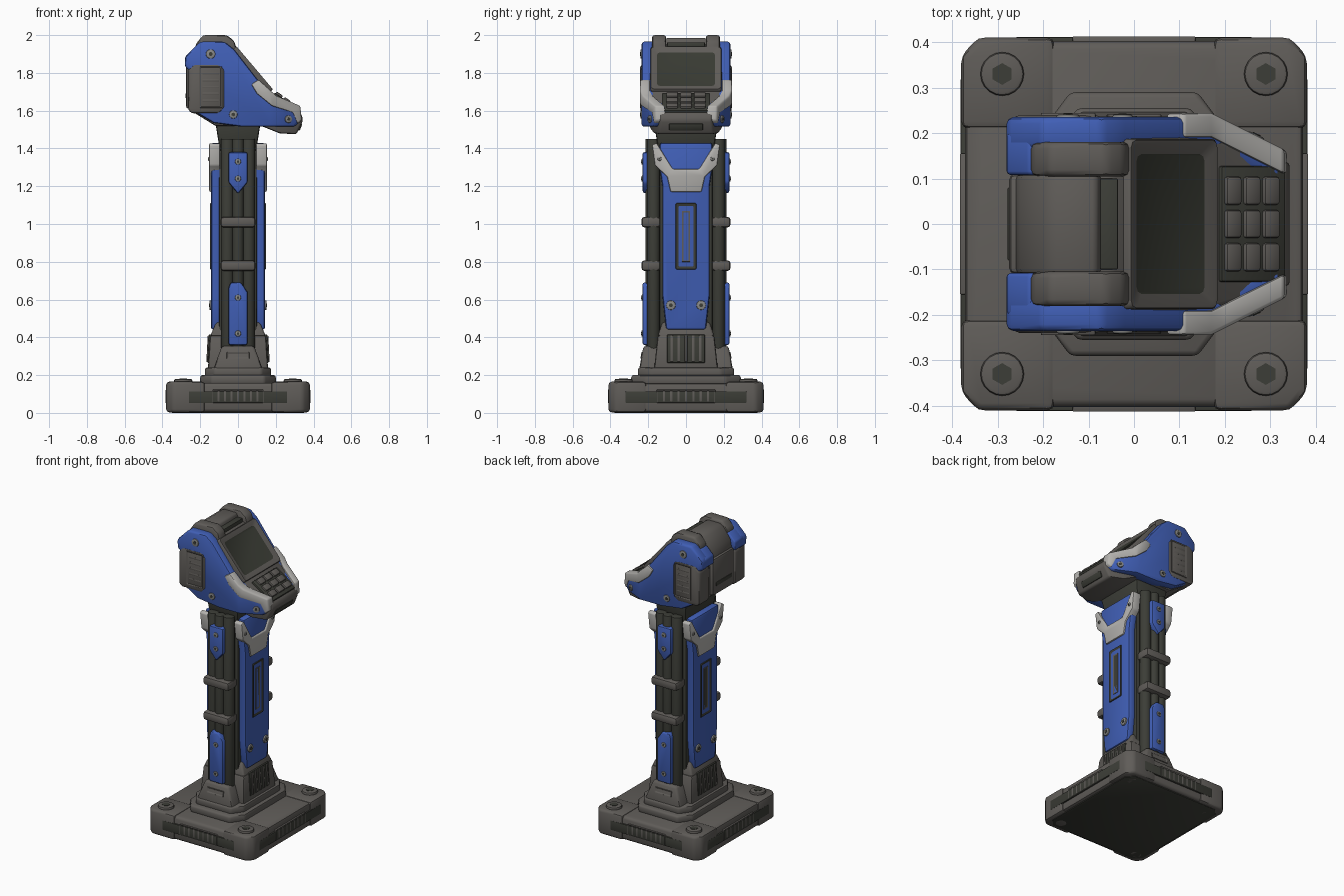
import bpy, bmesh, math
from mathutils import Matrix, Vector, Euler

if "Cube" in bpy.data.objects:
    bpy.data.objects.remove(bpy.data.objects["Cube"])

COLORS = {"grey metal": (0.115, 0.107, 0.098), "dark metal": (0.045, 0.047, 0.038),
          "blue paint": (0.052, 0.115, 0.47), "white paint": (0.46, 0.45, 0.43),
          "screw steel": (0.25, 0.25, 0.24), "screen glass": (0.04, 0.043, 0.033)}
MATS = {}
for n, c in COLORS.items():
    MATS[n] = bpy.data.materials.new(n)
    MATS[n].diffuse_color = (*c, 1)
GREY, DARK, BLUE, WHITE, STEEL, GLASS = COLORS


def finish(name, bm, mat, bevel=0.0, inner=None, segs=2):
    """Bevel hard edges, shade smooth with sharp corners, link."""
    bmesh.ops.recalc_face_normals(bm, faces=bm.faces)
    if bevel:
        hard = [e for e in bm.edges if e.is_manifold and e.calc_face_angle(0) > math.radians(35)]
        bmesh.ops.bevel(bm, geom=hard, offset=bevel, segments=segs, profile=0.5,
                        affect='EDGES', clamp_overlap=True)
    me = bpy.data.meshes.new(name)
    bm.to_mesh(me)
    bm.free()
    for m in (mat, inner):
        if m:
            me.materials.append(MATS[m])
    for p in me.polygons:
        p.use_smooth = True
    me.set_sharp_from_angle(angle=math.radians(40))
    ob = bpy.data.objects.new(name, me)
    bpy.context.collection.objects.link(ob)
    return ob


def prism(name, pts, axis, lo, hi, mat, bevel=0.01, bend=0.0):
    """Extrude a 2D outline along an axis; bend pulls the nose end toward y = 0."""
    bm = bmesh.new()
    put = {'x': lambda a, b, d: (d, a, b), 'y': lambda a, b, d: (a, d, b),
           'z': lambda a, b, d: (a, b, d)}[axis]
    bot = [bm.verts.new(put(a, b, lo)) for a, b in pts]
    top = [bm.verts.new(put(a, b, hi)) for a, b in pts]
    bm.faces.new(bot)
    bm.faces.new(top)
    for i in range(len(pts)):
        j = (i + 1) % len(pts)
        bm.faces.new((bot[i], bot[j], top[j], top[i]))
    if bend:
        bmesh.ops.bisect_plane(bm, geom=bm.verts[:] + bm.edges[:] + bm.faces[:],
                               plane_co=(0.17, 0, 0), plane_no=(1, 0, 0))
        for v in bm.verts:
            pull = bend * max(0, v.co.x - 0.17) / 0.16
            v.co.y -= math.copysign(pull, v.co.y)
    return finish(name, bm, mat, bevel)


def taper(name, low, high, mat, bevel=0.012, y=0.0):
    """Tapered block between two (half x, half y, z) sections, centred on y."""
    bm = bmesh.new()
    bmesh.ops.create_cube(bm, size=2)
    for v in bm.verts:
        hx, hy, z = high if v.co.z > 0 else low
        v.co = (v.co.x * hx, y + v.co.y * hy, z)
    return finish(name, bm, mat, bevel)


def pad(name, face, size, rot, mat, bevel=0.005, recess=None, inner=None):
    """Box whose outer face centre is given; recess = (border, depth)."""
    bm = bmesh.new()
    bmesh.ops.create_cube(bm, size=1)
    for v in bm.verts:
        v.co = (v.co.x * size[0], v.co.y * size[1], (v.co.z - 0.5) * size[2])
    if recess:
        f = max(bm.faces, key=lambda f: f.calc_center_median().z)
        bmesh.ops.inset_individual(bm, faces=[f], thickness=recess[0], depth=-recess[1],
                                   use_even_offset=True)
        f.material_index = 1 if inner else 0
    e = Euler([math.radians(a) for a in rot]).to_matrix().to_4x4()
    bmesh.ops.transform(bm, matrix=Matrix.Translation(face) @ e, verts=bm.verts)
    return finish(name, bm, mat, bevel, inner)


def disc(name, loc, direction, r, depth, mat, segs=16, bevel=0.004):
    bm = bmesh.new()
    bmesh.ops.create_cone(bm, cap_ends=True, segments=segs, radius1=r, radius2=r, depth=depth)
    q = Vector((0, 0, 1)).rotation_difference(Vector(direction)).to_matrix().to_4x4()
    bmesh.ops.transform(bm, matrix=Matrix.Translation(loc) @ q, verts=bm.verts)
    return finish(name, bm, mat, bevel)


def screw(name, loc, direction, r):
    disc(name, loc, direction, r, 0.02, STEEL)
    disc(name + "_socket", Vector(loc) + Vector(direction) * 0.009, direction, r * 0.45, 0.006, DARK, 6, 0)


def octagon(hx, hy, cx, cy):
    return [(hx, -hy + cy), (hx, hy - cy), (hx - cx, hy), (-hx + cx, hy),
            (-hx, hy - cy), (-hx, -hy + cy), (-hx + cx, -hy), (hx - cx, -hy)]


# ---- base slab, corner blocks, bolts ----
prism("base", octagon(0.372, 0.402, 0.04, 0.045), 'z', 0.006, 0.158, GREY, 0.016)
prism("base_underside", octagon(0.35, 0.38, 0.04, 0.045), 'z', 0, 0.01, DARK, 0.002)
for sx in (-1, 1):
    for sy in (-1, 1):
        pts = [(0.175, 0.21), (0.38, 0.21), (0.38, 0.37), (0.343, 0.41), (0.175, 0.41)]
        prism("base_corner", [(sx * a, sy * b) for a, b in pts], 'z', 0.003, 0.165, GREY, 0.016)
        p = (sx * 0.29, sy * 0.33)
        disc("base_bolt", (*p, 0.168), (0, 0, 1), 0.048, 0.024, GREY, 20, 0.008)
        disc("base_bolt_socket", (*p, 0.179), (0, 0, 1), 0.024, 0.006, DARK, 6, 0)
        disc("base_foot", (*p, 0.006), (0, 0, 1), 0.035, 0.012, GREY, 16, 0.003)

# ---- base side vents on all four sides ----
for s in (-1, 1):
    pad("base_dark_band", (0, s * 0.4115, 0.083), (0.52, 0.062, 0.02), (-90 * s, 0, 0), DARK, 0.003)
    pad("base_dark_band", (s * 0.3815, 0, 0.083), (0.062, 0.64, 0.02), (0, 90 * s, 0), DARK, 0.003)
    pad("base_vent", (0, s * 0.414, 0.088), (0.27, 0.07, 0.03), (-90 * s, 0, 0), GREY, 0.003, (0.01, 0.008), DARK)
    pad("base_vent", (s * 0.384, 0, 0.088), (0.07, 0.31, 0.03), (0, 90 * s, 0), GREY, 0.003, (0.01, 0.008), DARK)
    for i in range(-3, 4):
        pad("base_vent_slat", (i * 0.034, s * 0.412, 0.088), (0.012, 0.055, 0.02), (-90 * s, 0, 0), GREY, 0.002)
        pad("base_vent_slat", (s * 0.382, i * 0.039, 0.088), (0.055, 0.013, 0.02), (0, 90 * s, 0), GREY, 0.002)

# ---- stepped plinth, collar and feet ----
prism("plinth_lower", octagon(0.2, 0.29, 0.06, 0.08), 'z', 0.15, 0.2, GREY, 0.012)
prism("plinth_upper", octagon(0.175, 0.255, 0.05, 0.07), 'z', 0.19, 0.24, GREY, 0.012)
taper("collar_lower", (0.16, 0.17, 0.22), (0.148, 0.15, 0.41), GREY)
taper("collar_upper", (0.148, 0.15, 0.405), (0.115, 0.125, 0.48), GREY)
for s in (-1, 1):
    taper("side_foot", (0.135, 0.075, 0.22), (0.085, 0.05, 0.355), GREY, 0.015, s * 0.175)
    pad("foot_slot", (0, s * 0.24, 0.305), (0.12, 0.035, 0.02), (-90 * s + 10 * s, 0, 0), GREY, 0.003, (0.008, 0.006), DARK)
    pad("collar_grille", (s * 0.158, 0, 0.34), (0.15, 0.2, 0.02), (0, 87 * s, 0), DARK, 0.004)
    for i in range(-2, 3):
        pad("collar_rib", (s * 0.164, i * 0.038, 0.34), (0.14, 0.014, 0.02), (0, 87 * s, 0), GREY, 0.003)

# ---- column core, rails and clamps ----
taper("column_core", (0.1, 0.14, 0.4), (0.1, 0.14, 1.45), DARK, 0.01)
taper("neck", (0.095, 0.145, 1.38), (0.12, 0.17, 1.54), DARK, 0.012)
for s in (-1, 1):
    for x, y, r in ((-0.056, 0.172, 0.034), (0.056, 0.172, 0.034), (0, 0.185, 0.03)):
        disc("side_rail", (x, s * y, 0.87), (0, 0, 1), r, 1.16, DARK, 16, 0.004)
    for z in (0.78, 1.01):
        pad("rail_clamp", (0, s * 0.236, z), (0.185, 0.056, 0.1), (-90 * s, 0, 0), GREY, 0.016)
    # blue rail covers
    for name, pts, zs in (("upper_cover", [(-0.05, 1.38), (0.05, 1.38), (0.05, 1.22), (0, 1.16), (-0.05, 1.22)], (1.33, 1.24)),
                          ("lower_cover", [(-0.05, 0.36), (0.05, 0.36), (0.05, 0.64), (0.015, 0.69), (-0.04, 0.69), (-0.05, 0.66)], (0.61, 0.42))):
        prism(name, pts, 'y', s * 0.16, s * 0.23, BLUE, 0.01)
        for z in zs:
            screw("cover_screw", (0, s * 0.226, z), (0, s, 0), 0.016)

# ---- blue column panels with slot and white chevron ----
def mirrored(half):
    return half + [(-a, b) for a, b in reversed(half)]

for s in (-1, 1):
    prism("column_panel", mirrored([(0.105, 0.44), (0.125, 0.62), (0.125, 1.2), (0.14, 1.3), (0.14, 1.43)]),
          'x', s * 0.085, s * 0.143, BLUE, 0.014)
    prism("chevron", mirrored([(0.082, 1.17), (0.1, 1.25), (0.165, 1.31), (0.18, 1.42), (0.155, 1.43), (0.07, 1.29)]),
          'x', s * 0.095, s * 0.153, WHITE, 0.008)
    pad("panel_slot", (s * 0.151, 0, 0.935), (0.35, 0.11, 0.03), (0, 90 * s, 0), DARK, 0.006, (0.018, 0.01), DARK)
    pad("slot_insert", (s * 0.146, 0, 0.935), (0.27, 0.045, 0.01), (0, 90 * s, 0), GREY, 0.003, (0.008, 0.003), DARK)
    for y in (-0.08, 0.08):
        screw("panel_screw", (s * 0.142, y, 0.57), (s, 0, 0), 0.025)
        screw("chevron_screw", (s * 0.148, y * 1.75, 1.345), (s, 0, 0), 0.011)

# ---- head body ----
prism("head_body", [(-0.25, 1.6), (-0.25, 1.87), (-0.2, 1.95), (-0.05, 1.95), (0, 1.91), (0.18, 1.69),
                    (0.335, 1.585), (0.345, 1.55), (0.31, 1.475), (0.22, 1.48), (0.12, 1.52), (-0.12, 1.52)],
      'y', -0.19, 0.19, GREY, 0.012, 0.05)
pad("chin_slot", (0.334, 0, 1.512), (0.04, 0.18, 0.02), (0, 113, 0), DARK, 0.006)
pad("rear_panel", (-0.275, 0, 1.73), (0.24, 0.22, 0.06), (0, -90, 0), GREY, 0.014)
pad("rear_panel_slot", (-0.278, 0, 1.68), (0.025, 0.16, 0.01), (0, -90, 0), DARK, 0.003)

for s in (-1, 1):
    # blue cheek, white edge strip
    prism("head_cheek", [(-0.24, 1.6), (-0.24, 1.8), (-0.28, 1.83), (-0.28, 1.885), (-0.2, 1.965), (-0.07, 1.965),
                         (-0.02, 1.925), (0.1, 1.77), (0.2, 1.67), (0.325, 1.61), (0.33, 1.545), (0.3, 1.515),
                         (0.02, 1.515), (-0.13, 1.535)], 'y', s * 0.165, s * 0.235, BLUE, 0.014, 0.075)
    prism("white_strip", [(0.07, 1.74), (0.11, 1.765), (0.2, 1.68), (0.33, 1.625), (0.337, 1.55), (0.315, 1.53),
                          (0.29, 1.59), (0.18, 1.625), (0.1, 1.69)], 'y', s * 0.19, s * 0.244, WHITE, 0.008, 0.08)
    # rear blue corner wrap
    prism("rear_corner", [(-0.235, 1.82), (-0.28, 1.83), (-0.28, 1.885), (-0.23, 1.935), (-0.2, 1.93)],
          'y', s * 0.108, s * 0.2, BLUE, 0.008)
    # side vent
    prism("side_vent", [(-0.245, 1.585), (-0.1, 1.585), (-0.07, 1.615), (-0.07, 1.82), (-0.1, 1.845),
                        (-0.235, 1.845), (-0.265, 1.815), (-0.265, 1.605)], 'y', s * 0.13, s * 0.24, GREY, 0.014)
    pad("vent_frame", (-0.145, s * 0.246, 1.725), (0.12, 0.22, 0.03), (-90 * s, 0, 0), GREY, 0.004, (0.014, 0.012), DARK)
    for i in range(5):
        pad("vent_slat", (-0.145, s * 0.241, 1.653 + i * 0.036), (0.09, 0.014, 0.02), (-90 * s, 0, 0), GREY, 0.003)
    for x, z, r in ((-0.145, 1.9, 0.025), (-0.025, 1.58, 0.022)):
        screw("cheek_screw", (x, s * 0.231, z), (0, s, 0), r)
    screw("nose_screw", (0.265, s * 0.188, 1.555), Vector((0.42, s * 0.9, 0)).normalized(), 0.02)
    # top handle end caps
    prism("top_cap", [(-0.23, 1.87), (-0.225, 1.95), (-0.185, 2.0), (-0.06, 2.0), (-0.02, 1.97), (0, 1.9)],
          'y', s * 0.105, s * 0.18, GREY, 0.014)
prism("top_barrel", [(-0.265, 1.82), (-0.25, 1.9), (-0.2, 1.97), (-0.17, 1.985), (-0.08, 1.985), (-0.06, 1.9)],
      'y', -0.11, 0.11, GREY, 0.012)
pad("top_slot", (-0.055, 0, 1.962), (0.04, 0.2, 0.03), (0, 0, 0), DARK, 0.004)

# ---- sloped screen and keypad ----
pad("screen", (0.0925, 0, 1.83), (0.3, 0.375, 0.075), (0, 49.7, 0), GREY, 0.012, (0.034, 0.016), GLASS)
pad("keypad_bed", (0.264, 0, 1.648), (0.17, 0.255, 0.03), (0, 34, 0), DARK, 0.006)
for i in range(3):
    for j in (-1, 0, 1):
        pad("key", (0.222 + i * 0.042, j * 0.073, 1.69 - i * 0.0285), (0.041, 0.062, 0.03), (0, 34, 0), GREY, 0.007)

for m in bpy.data.materials:
    if m.users and not m.is_grease_pencil:
        m.use_nodes = True
        m.node_tree.nodes["Principled BSDF"].inputs["Base Color"].default_value = m.diffuse_color
